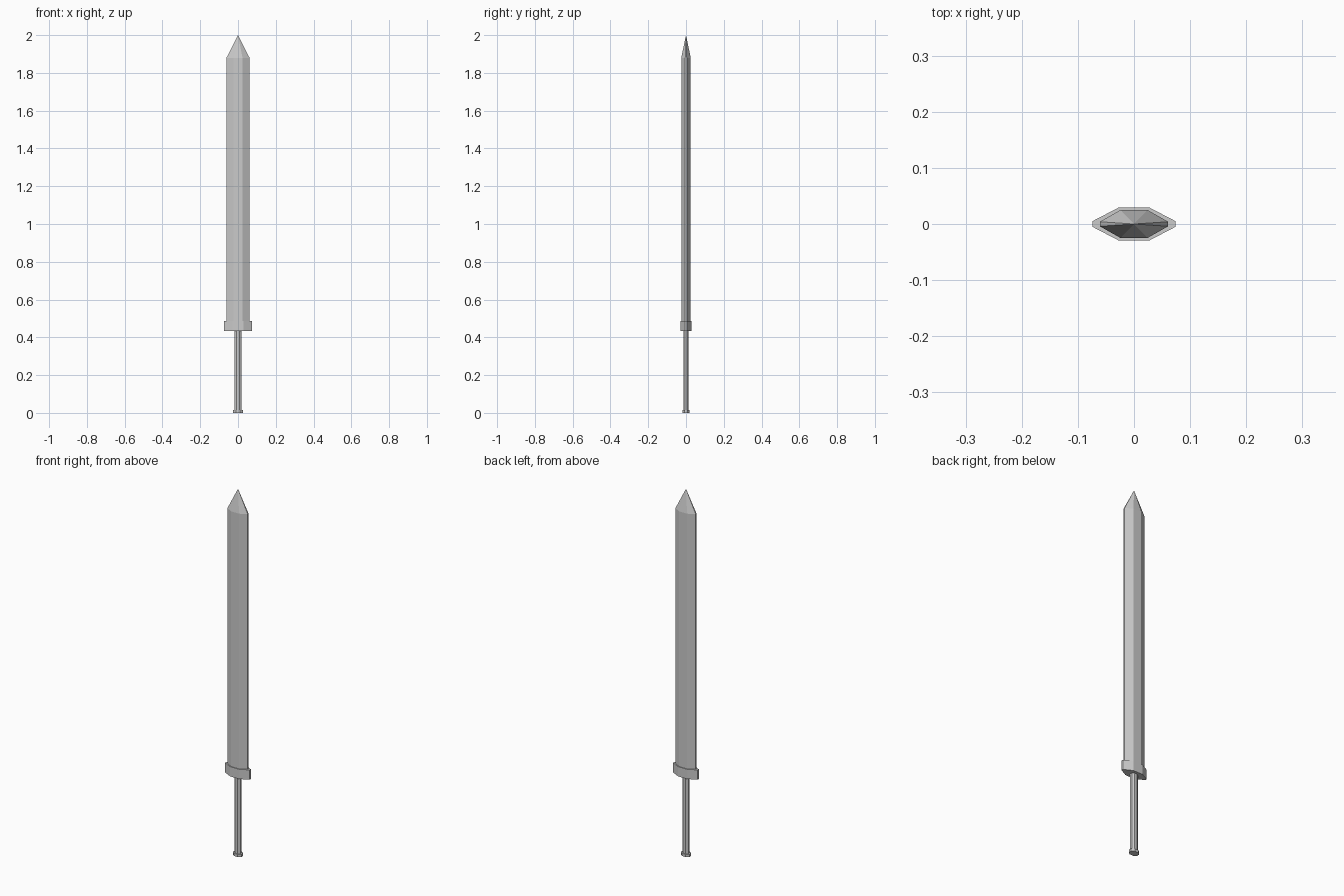
import bpy, bmesh, math

if "Cube" in bpy.data.objects:
    bpy.data.objects.remove(bpy.data.objects["Cube"])


def diamond(half_w, edge_h, flat_w, half_d):
    """Flattened eight-sided section, counter-clockwise."""
    q = [(half_w, edge_h), (flat_w, half_d)]
    upper = q + [(-x, y) for x, y in reversed(q)]
    return upper + [(-x, -y) for x, y in upper]


def octagon(half_w, half_d):
    """Eight-sided oval with flats facing the axes."""
    r = 1 / math.cos(math.pi / 8)
    angles = [math.pi / 8 + i * math.pi / 4 for i in range(8)]
    return [(half_w * r * math.cos(a), half_d * r * math.sin(a)) for a in angles]


def loft(name, rings, tip=None):
    """Join (section, z) rings with side faces, then cap or taper to a tip."""
    bm = bmesh.new()
    loops = [[bm.verts.new((x, y, z)) for x, y in sec] for sec, z in rings]
    n = len(loops[0])
    for a, b in zip(loops, loops[1:]):
        for i in range(n):
            j = (i + 1) % n
            bm.faces.new((a[i], a[j], b[j], b[i]))
    bm.faces.new(loops[0][::-1])
    if tip is None:
        bm.faces.new(loops[-1])
    else:
        point = bm.verts.new((0, 0, tip))
        for i in range(n):
            bm.faces.new((loops[-1][i], loops[-1][(i + 1) % n], point))
    bmesh.ops.recalc_face_normals(bm, faces=bm.faces[:])
    mesh = bpy.data.meshes.new(name)
    bm.to_mesh(mesh)
    bm.free()
    obj = bpy.data.objects.new(name, mesh)
    bpy.context.collection.objects.link(obj)
    return obj


# Blade with bevelled edges and pointed tip
blade = diamond(0.061, 0.004, 0.024, 0.025)
loft("blade", [(blade, 0.48), (blade, 1.88)], tip=2.0)

# Guard collar
guard = diamond(0.074, 0.005, 0.028, 0.029)
loft("guard", [(guard, 0.434), (guard, 0.487)])

# Oval grip
grip = octagon(0.0185, 0.0140)
loft("grip", [(grip, 0.012), (grip, 0.44)])

# Pommel disc
pommel = octagon(0.026, 0.019)
loft("pommel", [(pommel, 0.0), (pommel, 0.015)])
